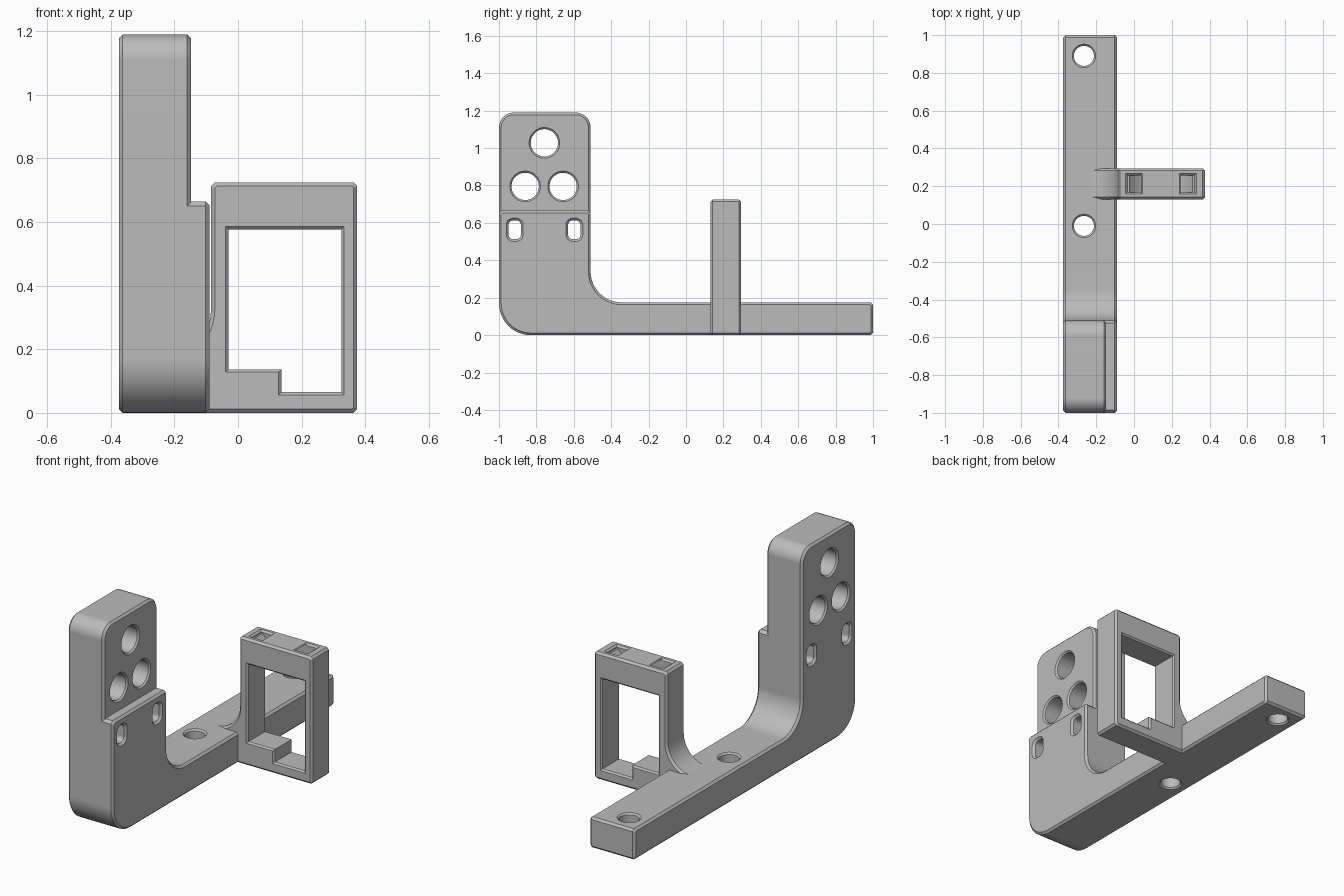
import bpy, bmesh, math
from mathutils import Vector

old = bpy.data.objects.get("Cube")
if old:
    bpy.data.objects.remove(old, do_unlink=True)

grey = bpy.data.materials.new("plain grey")
grey.use_nodes = True
COLOUR = (0.5, 0.5, 0.5, 1)
grey.diffuse_color = COLOUR
grey.node_tree.nodes["Principled BSDF"].inputs["Base Color"].default_value = COLOUR

CH = 0.012  # edge chamfer
PLACE = {"X": lambda u, v, w: (w, u, v),
         "Y": lambda u, v, w: (u, w, v),
         "Z": lambda u, v, w: (u, v, w)}


def rounded(corners):
    """Counter-clockwise right-angled outline (u, v, radius) to points."""
    pts = []
    for i, (u, v, r) in enumerate(corners):
        p = Vector((u, v))
        d1 = (Vector(corners[i - 1][:2]) - p).normalized()
        d2 = (Vector(corners[(i + 1) % len(corners)][:2]) - p).normalized()
        steps = 0 if r == 0 else 1 if r < 0.02 else 12
        for k in range(steps + 1):
            t = math.pi / 2 * k / max(steps, 1)
            q = p + r * (d1 + d2 - d2 * math.cos(t) - d1 * math.sin(t))
            if not pts or (q - pts[-1]).length > 1e-5:
                pts.append(q)
    if (pts[0] - pts[-1]).length < 1e-5:
        pts.pop()
    return pts


def rect(u, v, w, h, r=0):
    a, b = w / 2, h / 2
    return rounded([(u - a, v - b, r), (u + a, v - b, r),
                    (u + a, v + b, r), (u - a, v + b, r)])


def inset(pts, c):
    out = []
    for i, p in enumerate(pts):
        a = (p - pts[i - 1]).normalized()
        b = (pts[(i + 1) % len(pts)] - p).normalized()
        n1, n2 = Vector((-a.y, a.x)), Vector((-b.y, b.x))
        out.append(p + c * (n1 + n2) / (1 + n1.dot(n2)))
    return out


def prism(name, pts, axis, lo, hi, c_lo=CH, c_hi=CH):
    """Extrude an outline; positive ends are chamfered, negative ends flare."""
    rings = [(lo, c_lo)] if c_lo else []
    rings += [(lo + abs(c_lo), 0), (hi - abs(c_hi), 0)]
    rings += [(hi, c_hi)] if c_hi else []
    bm = bmesh.new()
    loops = [[bm.verts.new(PLACE[axis](q.x, q.y, w)) for q in inset(pts, c)]
             for w, c in rings]
    n = len(pts)
    for a, b in zip(loops, loops[1:]):
        for i in range(n):
            j = (i + 1) % n
            bm.faces.new((a[i], a[j], b[j], b[i]))
    bm.faces.new(loops[0][::-1])
    bm.faces.new(loops[-1])
    bmesh.ops.recalc_face_normals(bm, faces=bm.faces)
    mesh = bpy.data.meshes.new(name)
    bm.to_mesh(mesh)
    bm.free()
    mesh.materials.append(grey)
    ob = bpy.data.objects.new(name, mesh)
    bpy.context.collection.objects.link(ob)
    return ob


def hole(pts, axis, lo, hi, c=0.009, e=0.01):
    """Cutter with countersunk rims at both ends."""
    return prism("cutter", pts, axis, lo - e, hi + e, -(c + e), -(c + e))


def activate(ob):
    bpy.ops.object.select_all(action="DESELECT")
    bpy.context.view_layer.objects.active = ob
    ob.select_set(True)


def combine(ob, others, operation):
    activate(ob)
    for other in others:
        mod = ob.modifiers.new("cut", "BOOLEAN")
        mod.operation, mod.solver, mod.object = operation, "EXACT", other
        bpy.ops.object.modifier_apply(modifier=mod.name)
        bpy.data.objects.remove(other, do_unlink=True)


def finish(ob):
    activate(ob)
    bpy.ops.object.shade_smooth_by_angle(angle=math.radians(30))
    ob.modifiers.new("normals", "WEIGHTED_NORMAL").keep_sharp = True


def l_profile(top, r):
    return rounded([(-1, 0, 0.17), (1, 0, CH), (1, 0.175, CH),
                    (-0.51, 0.175, 0.165), (-0.51, top, r), (-1, top, r)])


# L-shaped bracket: full-height column plus a thicker lower part
LEFT, STEP, RIGHT = -0.375, -0.148, -0.09
bracket = prism("bracket", l_profile(1.19, 0.08), "X", LEFT, STEP)
lower = prism("lower", l_profile(0.665, 0.015), "X", -0.3, RIGHT)
combine(bracket, [lower], "UNION")

# Round cable holes, tie slots and screw holes
cuts = [hole(rect(y, z, 0.146, 0.146, 0.073), "X", LEFT, STEP)
        for y, z in ((-0.757, 1.028), (-0.86, 0.795), (-0.657, 0.795))]
cuts += [hole(rect(y, 0.563, 0.066, 0.1, 0.024), "X", LEFT, RIGHT, CH)
         for y in (-0.916, -0.597)]
cuts += [hole(rect(-0.265, y, 0.106, 0.106, 0.053), "Z", 0, 0.175)
         for y in (0.89, -0.01)]
combine(bracket, cuts, "DIFFERENCE")
finish(bracket)

# Upright frame with a curved foot blending into the arm
FRONT, BACK, TOP = 0.13, 0.295, 0.725
frame = prism("holder_frame", rounded([
    (-0.25, 0, 0), (0.375, 0, CH), (0.375, TOP, CH), (-0.085, TOP, CH),
    (-0.085, 0.174, 0.15), (-0.25, 0.174, 0)]), "Y", FRONT, BACK)
window = rounded([(-0.03, 0.137, 0), (0.137, 0.137, 0), (0.137, 0.065, 0),
                  (0.325, 0.065, 0), (0.325, 0.577, 0), (-0.03, 0.577, 0)])
cuts = [hole(window, "Y", FRONT, BACK)]

# Curved tie channel running through the top bar
MID, HUB = 0.143, 0.833
angles = [math.radians(-160 + 140 * k / 20) for k in range(21)]
arc = [Vector((MID + r * math.cos(t), HUB + r * math.sin(t)))
       for r, run in ((0.208, angles), (0.153, angles[::-1])) for t in run]
cuts.append(prism("cutter", arc, "Y", 0.168, 0.257, 0, 0))
for side in (-1, 1):
    mouth = rect(MID + side * 0.143, 0.2125, 0.068, 0.089)
    cuts.append(prism("cutter", mouth, "Z", 0.71, TOP + 0.01, 0, -0.02))
combine(frame, cuts, "DIFFERENCE")
finish(frame)
